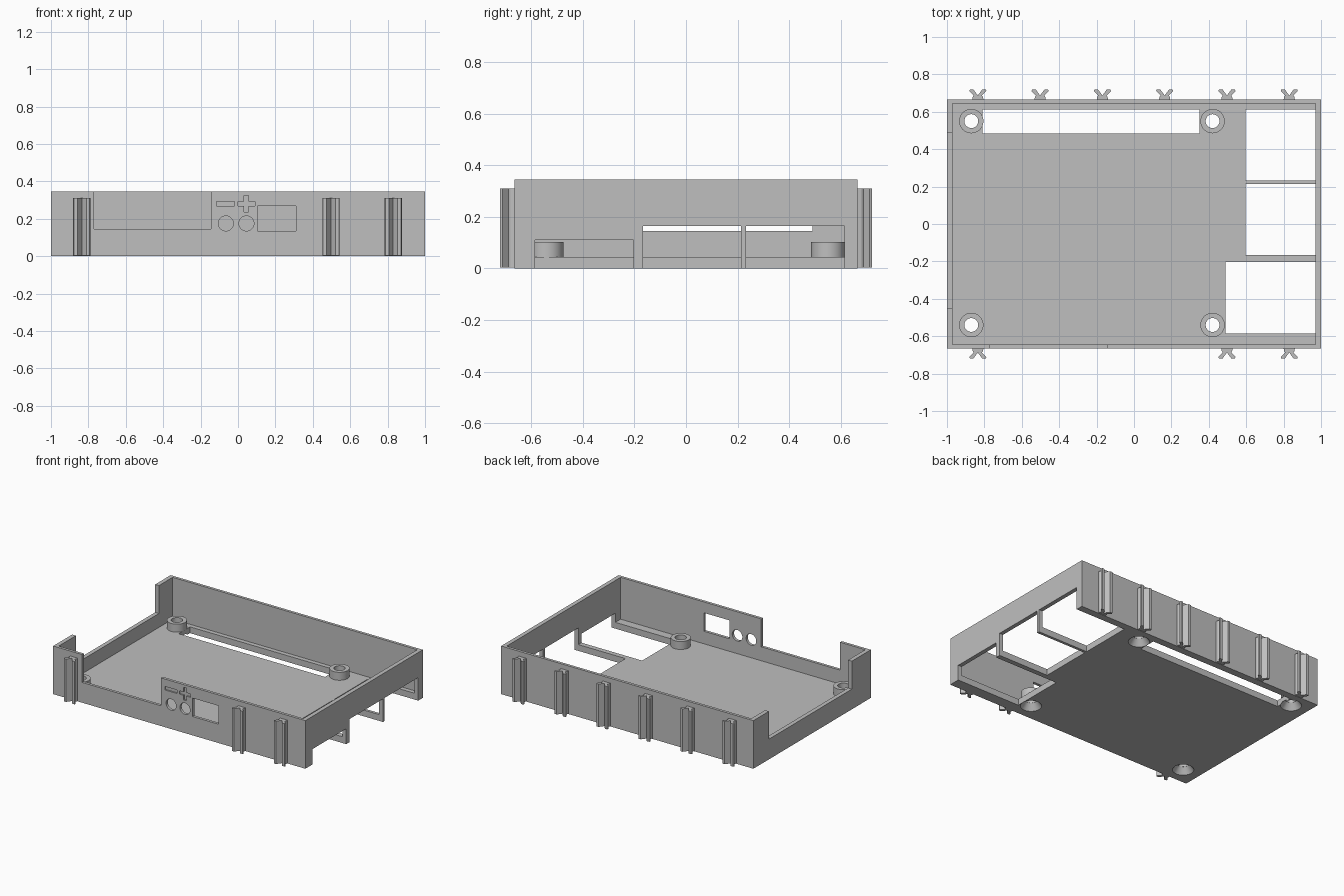
import bpy, bmesh, math
from mathutils import Matrix, Vector

old = bpy.data.objects.get("Cube")
if old:
    bpy.data.objects.remove(old, do_unlink=True)

GREY = (0.52, 0.52, 0.52, 1)
mat = bpy.data.materials.new("plain grey plastic")
mat.use_nodes = True
mat.diffuse_color = GREY
mat.node_tree.nodes["Principled BSDF"].inputs["Base Color"].default_value = GREY

W, D, H = 1.0, 0.665, 0.345      # half width, half depth, height
FLOOR = 0.045
IN_X, IN_Y = 0.97, 0.645         # inner faces of the walls


def add_object(name, bm):
    bmesh.ops.recalc_face_normals(bm, faces=bm.faces)
    mesh = bpy.data.meshes.new(name)
    bm.to_mesh(mesh)
    bm.free()
    mesh.materials.append(mat)
    obj = bpy.data.objects.new(name, mesh)
    bpy.context.collection.objects.link(obj)
    return obj


def box(name, x0, x1, y0, y1, z0, z1):
    bm = bmesh.new()
    bmesh.ops.create_cube(bm, size=1)
    bmesh.ops.scale(bm, vec=(x1 - x0, y1 - y0, z1 - z0), verts=bm.verts)
    bmesh.ops.translate(bm, vec=((x0 + x1) / 2, (y0 + y1) / 2, (z0 + z1) / 2), verts=bm.verts)
    return add_object(name, bm)


def cone(name, centre, r1, r2, depth, turn=0):
    bm = bmesh.new()
    place = Matrix.Translation(centre) @ Matrix.Rotation(turn, 4, 'X')
    bmesh.ops.create_cone(bm, cap_ends=True, segments=48, radius1=r1, radius2=r2,
                          depth=depth, matrix=place)
    return add_object(name, bm)


def cut(obj, cutters):
    for c in cutters:
        mod = obj.modifiers.new(c.name, 'BOOLEAN')
        mod.operation, mod.solver, mod.object = 'DIFFERENCE', 'EXACT', c
    bpy.context.view_layer.update()
    graph = bpy.context.evaluated_depsgraph_get()
    result = bpy.data.meshes.new_from_object(obj.evaluated_get(graph))
    obj.modifiers.clear()
    obj.data = result
    for c in cutters:
        bpy.data.objects.remove(c, do_unlink=True)


def smooth(obj):
    bpy.ops.object.select_all(action='DESELECT')
    obj.select_set(True)
    bpy.context.view_layer.objects.active = obj
    bpy.ops.object.shade_smooth_by_angle(angle=math.radians(30))


posts = [(x, y) for x in (-0.87, 0.42) for y in (-0.54, 0.55)]

# Open tray with its cavity, lowered walls and floor slot
tray = box("tray", -W, W, -D, D, 0, H)
cutters = [
    box("cavity", -IN_X, IN_X, -IN_Y, IN_Y, FLOOR, 1),
    box("front_wall_gap", -0.77, -0.145, -0.8, -0.6, 0.145, 1),
    box("side_wall_gap", -1.2, -0.9, -0.45, 0.49, 0.145, 1),
    box("floor_slot", -0.81, 0.35, 0.485, 0.613, -0.1, 0.1),
]

# Port openings, each through the floor and then the side wall
for x, y0, y1, top in ((0.49, -0.585, -0.203, 0.11),
                       (0.597, -0.167, 0.213, 0.165),
                       (0.597, 0.233, 0.613, 0.165)):
    cutters.append(box("port_floor", x, IN_X + 0.01, y0, y1, -0.1, 0.1))
    cutters.append(box("port_wall", 0.96, 1.2, y0, y1, -0.1, top))

# Button holes, window and shallow signs in the front wall
for x in (-0.065, 0.045):
    cutters.append(cone("button_hole", (x, -D, 0.175), 0.04, 0.04, 0.2, math.pi / 2))
cutters.append(box("window", 0.105, 0.31, -0.8, -0.6, 0.135, 0.267))
sign = (-0.8, -D + 0.01)
cutters += [
    box("minus", -0.115, -0.02, *sign, 0.267, 0.292),
    box("plus_across", 0.0, 0.09, *sign, 0.268, 0.292),
    box("plus_up", 0.033, 0.057, *sign, 0.235, 0.325),
]

# Countersunk screw holes under the posts
for x, y in posts:
    cutters.append(cone("countersink", (x, y, 0.018), 0.077, 0.037, 0.058))
cut(tray, cutters)
smooth(tray)

# Hollow round posts, spun from a rectangular section
for i, (x, y) in enumerate(posts):
    bm = bmesh.new()
    section = [(0.037, FLOOR), (0.065, FLOOR), (0.065, 0.102), (0.037, 0.102)]
    verts = [bm.verts.new((r, 0, z)) for r, z in section]
    edges = [bm.edges.new((verts[k], verts[k - 1])) for k in range(4)]
    bmesh.ops.spin(bm, geom=verts + edges, axis=(0, 0, 1), cent=(0, 0, 0),
                   angle=math.tau, steps=48, use_merge=True)
    bmesh.ops.remove_doubles(bm, verts=bm.verts, dist=0.0005)
    bmesh.ops.translate(bm, vec=(x, y, 0), verts=bm.verts)
    smooth(add_object(f"screw_post_{i + 1}", bm))

# Y-shaped cable clips, a half profile mirrored across the stem
half = [(0.03, -0.002), (0.028, 0.014), (0.022, 0.022), (0.046, 0.046),
        (0.042, 0.055), (0.024, 0.055)]
profile = half + [(0, 0.022)] + [(-x, y) for x, y in reversed(half)]


def clip(name, x, side):
    bm = bmesh.new()
    face = bm.faces.new([bm.verts.new((x + px, side * (D + py), 0.003)) for px, py in profile])
    new = bmesh.ops.extrude_face_region(bm, geom=[face])["geom"]
    bmesh.ops.translate(bm, vec=Vector((0, 0, 0.307)),
                        verts=[v for v in new if isinstance(v, bmesh.types.BMVert)])
    add_object(name, bm)


for i in range(6):
    x = -0.835 + i * 0.333
    clip(f"back_clip_{i + 1}", x, 1)
    if i in (0, 4, 5):
        clip(f"front_clip_{i + 1}", x, -1)
